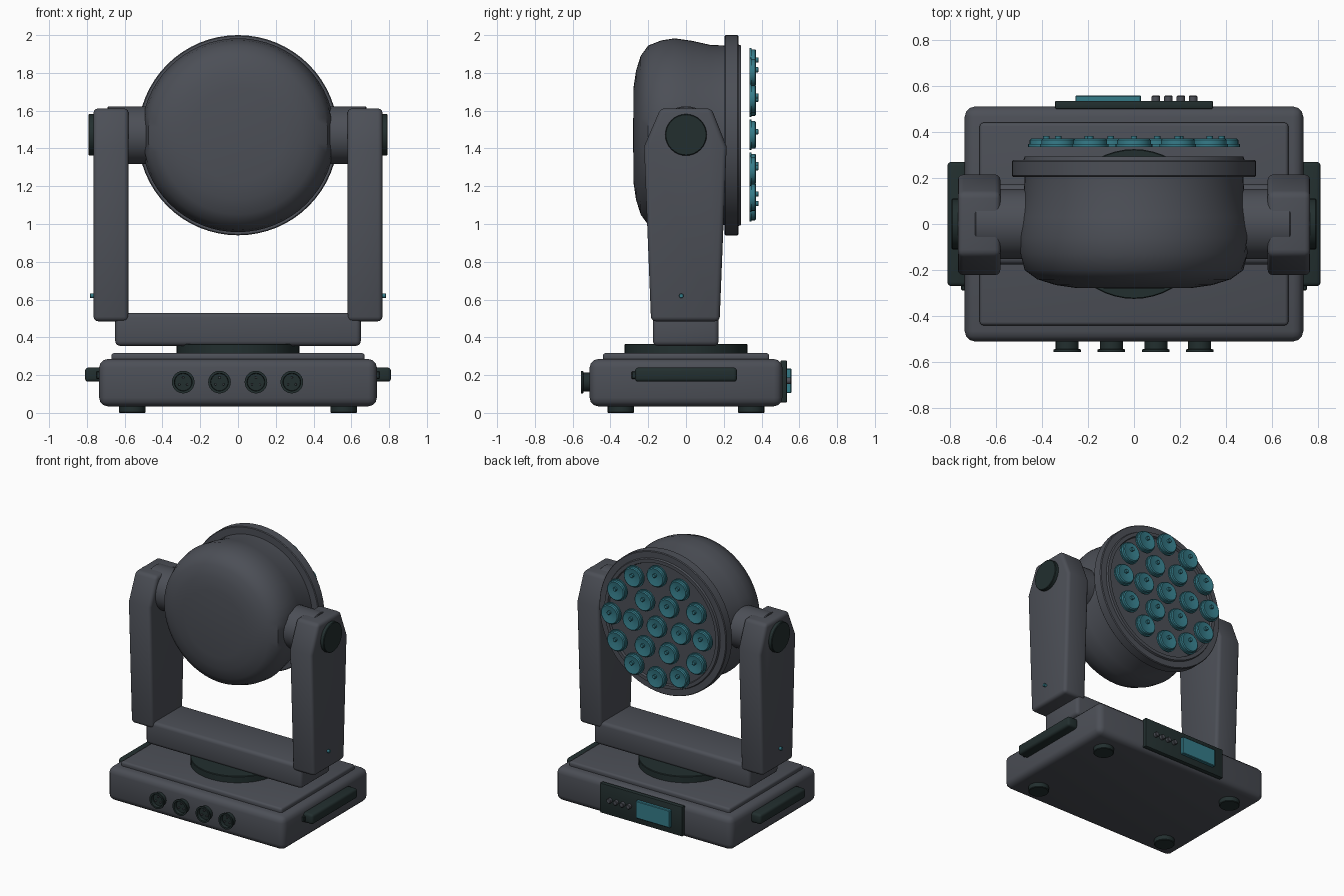
import bpy, bmesh, math
from mathutils import Matrix, Vector

if "Cube" in bpy.data.objects:
    bpy.data.objects.remove(bpy.data.objects["Cube"])


def material(name, rgb):
    m = bpy.data.materials.new(name)
    m.diffuse_color = (*rgb, 1)
    m.use_nodes = True
    m.node_tree.nodes["Principled BSDF"].inputs["Base Color"].default_value = m.diffuse_color
    return m


GREY = material("charcoal_grey", (0.072, 0.078, 0.094))
DARK = material("dark_green_black", (0.016, 0.028, 0.028))
TEAL = material("teal", (0.036, 0.2, 0.25))
AXIS = {"x": Matrix.Rotation(math.pi / 2, 4, "Y"),
        "y": Matrix.Rotation(-math.pi / 2, 4, "X"),
        "z": Matrix.Identity(4)}


def finish(bm, name, mat, bevel=0.0, segments=3):
    bmesh.ops.recalc_face_normals(bm, faces=bm.faces)
    if bevel:
        sharp = [e for e in bm.edges if e.calc_face_angle(0) > 0.6]
        bmesh.ops.bevel(bm, geom=sharp, offset=bevel, segments=segments,
                        profile=0.5, affect="EDGES", clamp_overlap=True)
    me = bpy.data.meshes.new(name)
    bm.to_mesh(me)
    bm.free()
    me.materials.append(mat)
    ob = bpy.data.objects.new(name, me)
    bpy.context.collection.objects.link(ob)
    return ob


def box(name, mat, lo, hi, bevel=0.0, segments=3):
    lo, hi = Vector(lo), Vector(hi)
    bm = bmesh.new()
    bmesh.ops.create_cube(bm, size=1, matrix=Matrix.Translation((lo + hi) / 2)
                          @ Matrix.Diagonal((*(hi - lo), 1)))
    return finish(bm, name, mat, bevel, segments)


def lathe(name, mat, profile, axis="z", at=(0, 0, 0), steps=32, clamp_x=None):
    """Revolve (radius, height) points around an axis."""
    bm = bmesh.new()
    place = Matrix.Translation(at) @ AXIS[axis]
    rings = []
    for r, h in profile:
        n = steps if r > 0 else 1
        ring = []
        for i in range(n):
            a = 2 * math.pi * i / steps
            p = place @ Vector((r * math.cos(a), r * math.sin(a), h))
            if clamp_x and p.y < 0.19:
                p.x = max(-clamp_x, min(clamp_x, p.x))
            ring.append(bm.verts.new(p))
        rings.append(ring)
    for a, b in zip(rings, rings[1:]):
        for i in range(steps):
            j = (i + 1) % steps
            quad = [a[i % len(a)], a[j % len(a)], b[j % len(b)], b[i % len(b)]]
            bm.faces.new(list(dict.fromkeys(quad)))
    return finish(bm, name, mat)


def disc(name, mat, r, h0, h1, axis, at, steps=32, c=0.004):
    return lathe(name, mat, [(0, h0), (r - c, h0), (r, h0 + c), (r, h1 - c),
                             (r - c, h1), (0, h1)], axis, at, steps)


# Base housing, raised lid and turntable
box("base_housing", GREY, (-.735, -.51, .035), (.735, .51, .285), .045)
box("base_lid", GREY, (-.67, -.44, .27), (.67, .44, .317), .015)
disc("turntable", DARK, .325, .31, .365, "z", (0, 0, 0), 48)
for x in (-.56, .56):
    for y in (-.345, .345):
        disc("foot", DARK, .07, 0, .05, "z", (x, y, 0), 24)

# Yoke crossbar
box("yoke_crossbar", GREY, (-.65, -.175, .355), (.65, .173, .53), .025)

# Parts on both sides: handle, arm, pivot, cap and indicator
ARM = [(-.185, .485), (.178, .485), (.215, 1.41), (.135, 1.612),
       (-.135, 1.612), (-.222, 1.41)]
for s in (-1, 1):
    box("side_handle", DARK, (min(s * .72, s * .81), -.27, .165),
        (max(s * .72, s * .81), .27, .24), .018)
    box("handle_tab", DARK, (min(s * .72, s * .75), -.288, .18),
        (max(s * .72, s * .75), -.25, .22), .004, 1)
    bm = bmesh.new()
    face = bm.faces.new([bm.verts.new((s * .58, y, z)) for y, z in ARM])
    out = bmesh.ops.extrude_face_region(bm, geom=[face])
    for v in out["geom"]:
        if isinstance(v, bmesh.types.BMVert):
            v.co.x = s * .765
    finish(bm, "yoke_arm", GREY, .024)
    disc("pivot_hub", GREY, .153, s * .565 - .125, s * .565 + .115, "x",
         (0, 0, 1.47), 40)
    disc("arm_cap", DARK, .11, s * .77 - .022, s * .77 + .022, "x",
         (0, 0, 1.472))
    disc("arm_indicator", TEAL, .012, s * .77 - .014, s * .77 + .014, "x",
         (0, -.025, .62), 12, .002)

# Lamp head shell with front rim
HEAD = [(0, -.28), (.25, -.278), (.34, -.265), (.42, -.24), (.475, -.2),
        (.502, -.13), (.513, -.06), (.5, .03), (.478, .13), (.475, .205),
        (.525, .205), (.53, .21), (.53, .272), (.525, .278), (.48, .278),
        (.475, .292), (.45, .292), (.445, .275), (0, .275)]
lathe("lamp_head", GREY, HEAD, "y", (0, 0, 1.47), 64, .492)

# Lens array: one centre lens, a ring of six and a ring of twelve
spots = [(0, 0)]
for radius, count in ((.2, 6), (.38, 12)):
    for i in range(count):
        a = 2 * math.pi * i / count
        spots.append((radius * math.cos(a), radius * math.sin(a)))
LENS = [(0, .335), (.08, .335), (.08, .347), (.073, .347), (.073, .365),
        (.066, .371), (.02, .362), (0, .362)]
for x, z in spots:
    lathe("lens", TEAL, LENS, "y", (x, 0, 1.472 + z), 24)
    disc("lens_tip", TEAL, .014, .365, .383, "y", (x, 0, 1.488 + z), 12, .002)

# Front sockets with pins
SOCKET = [(0, -.5), (.05, -.5), (.05, -.542), (.06, -.545), (.06, -.555),
          (.047, -.555), (.045, -.53), (0, -.53)]
for x in (-.29, -.098, .095, .285):
    lathe("socket", DARK, SOCKET, "y", (x, 0, .163), 24)
    for a in (90, 210, 330):
        a = math.radians(a)
        disc("socket_pin", GREY, .006, -.545, -.525, "y",
             (x + .024 * math.cos(a), 0, .163 + .024 * math.sin(a)), 8, .001)

# Rear control panel
box("control_panel", DARK, (-.343, .5, .055), (.343, .535, .278), .006, 2)
box("display", TEAL, (-.255, .53, .105), (.03, .558, .235), .004, 1)
for i in range(4):
    disc("button", GREY, .018, .53, .558, "y", (.095 + .054 * i, 0, .17), 16)

# Smooth curved surfaces, keep hard edges
bpy.ops.object.select_all(action="SELECT")
bpy.context.view_layer.objects.active = bpy.context.selected_objects[0]
bpy.ops.object.shade_smooth_by_angle(angle=math.radians(35))
